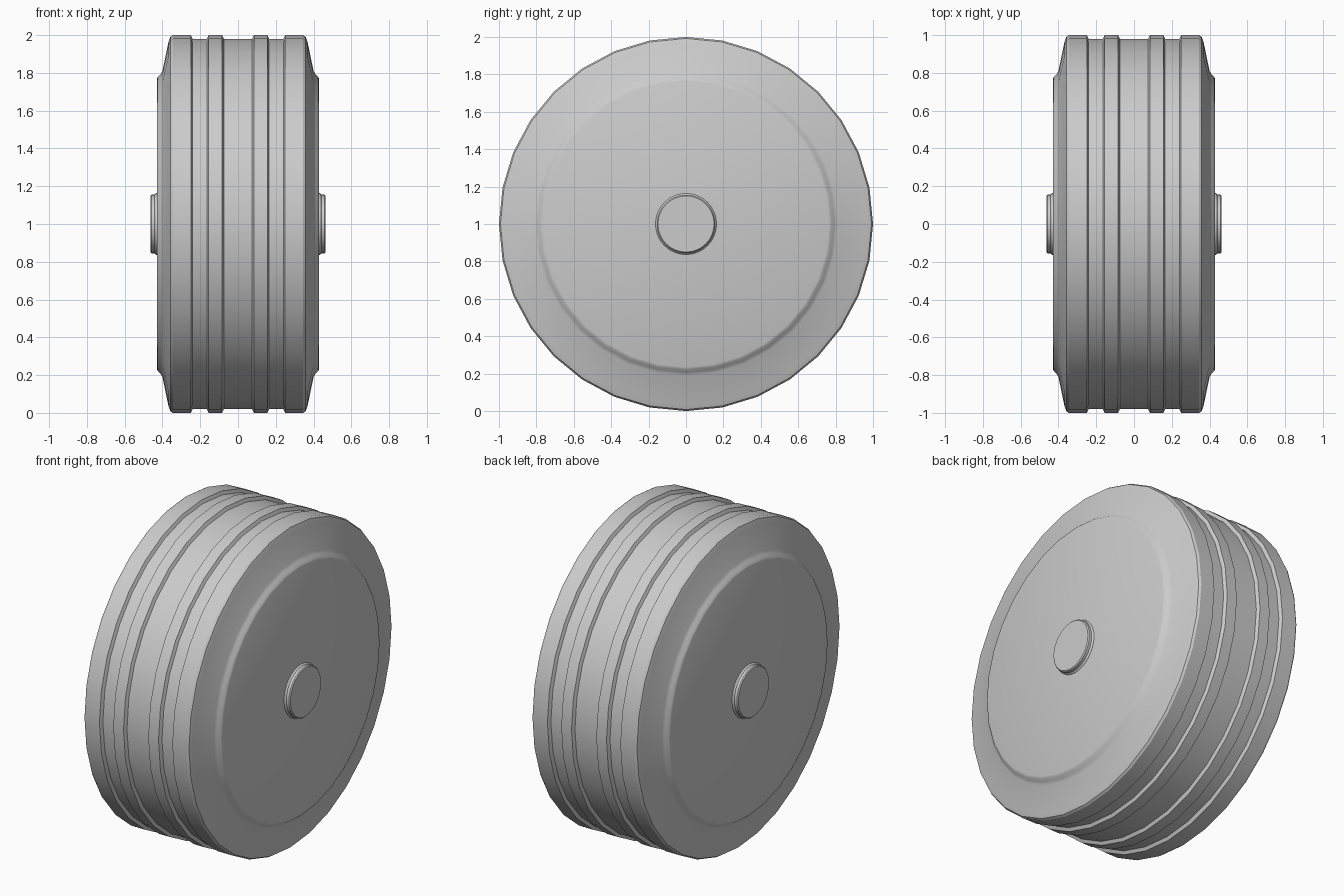
import bpy, math

if "Cube" in bpy.data.objects:
    bpy.data.objects.remove(bpy.data.objects["Cube"])

SEGMENTS = 32

grey = bpy.data.materials.new("plain_grey")
grey.diffuse_color = (0.6, 0.6, 0.6, 1)
grey.use_nodes = True
grey.node_tree.nodes["Principled BSDF"].inputs["Base Color"].default_value = grey.diffuse_color


def lathe(name, profile, angle=30):
    """Spin (x, radius) points around the wheel axis and cap both ends."""
    verts, faces = [], []
    for x, r in profile:
        for i in range(SEGMENTS):
            a = 2 * math.pi * i / SEGMENTS
            verts.append((x, r * math.cos(a), 1 + r * math.sin(a)))
    for k in range(len(profile) - 1):
        for i in range(SEGMENTS):
            j = (i + 1) % SEGMENTS
            a, b = k * SEGMENTS, (k + 1) * SEGMENTS
            faces.append((a + i, b + i, b + j, a + j))
    last = (len(profile) - 1) * SEGMENTS
    faces.append(tuple(range(SEGMENTS)))
    faces.append(tuple(last + i for i in reversed(range(SEGMENTS))))
    mesh = bpy.data.meshes.new(name)
    mesh.from_pydata(verts, [], [f[::-1] for f in faces])
    mesh.materials.append(grey)
    obj = bpy.data.objects.new(name, mesh)
    bpy.context.collection.objects.link(obj)
    bpy.ops.object.select_all(action='DESELECT')
    obj.select_set(True)
    bpy.context.view_layer.objects.active = obj
    bpy.ops.object.shade_smooth_by_angle(angle=math.radians(angle))
    return obj


# Tyre with disc faces: right half from centre groove to the side, mirrored
half = [(0.075, 0.98), (0.085, 1.0), (0.155, 1.0), (0.165, 0.98),
        (0.24, 0.98), (0.25, 1.0), (0.345, 1.0), (0.358, 0.992),
        (0.368, 0.965), (0.40, 0.81), (0.41, 0.793), (0.425, 0.779),
        (0.43, 0.765)]
lathe("tyre", [(-x, r) for x, r in reversed(half)] + half)

# Axle running through, showing a small bevelled cap on each side
cap = [(0.42, 0.165), (0.433, 0.163), (0.441, 0.156), (0.458, 0.156),
       (0.464, 0.15)]
lathe("axle", [(-x, r) for x, r in reversed(cap)] + cap)
